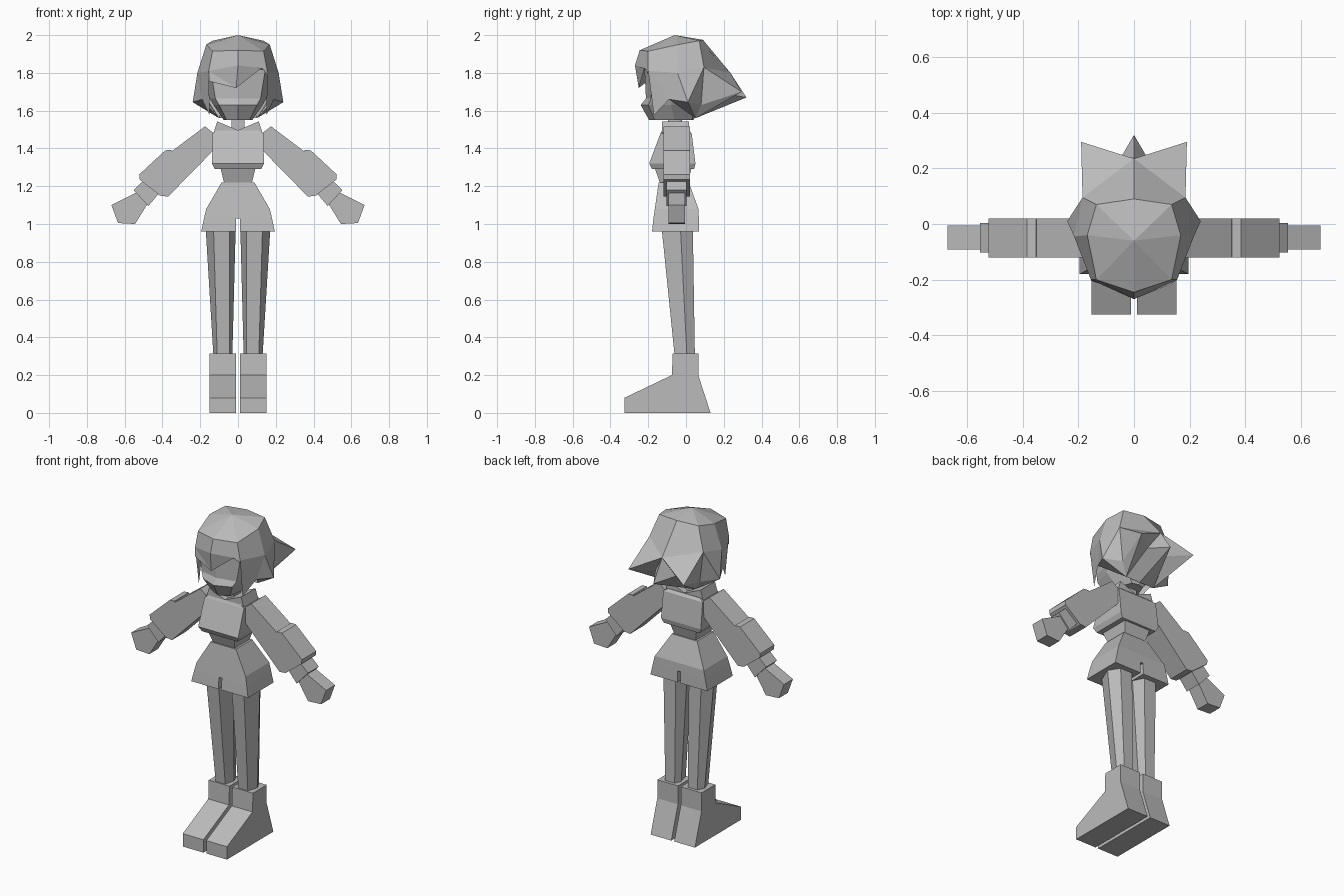
import bpy, bmesh

gray = bpy.data.materials.new("plain gray")
gray.diffuse_color = (0.5, 0.5, 0.5, 1)


def make(name, verts, faces, mirror=False, merge=False):
    """Mesh object; mirror copies it across x, merge also joins it at the centre."""
    bm = bmesh.new()
    for sx in ((1, -1) if mirror else (1,)):
        vs = [bm.verts.new((sx * x, y, z)) for x, y, z in verts]
        for f in faces:
            bm.faces.new([vs[i] for i in (f if sx > 0 else f[::-1])])
    if merge:
        bmesh.ops.remove_doubles(bm, verts=bm.verts, dist=0.0005)
    bmesh.ops.recalc_face_normals(bm, faces=bm.faces)
    me = bpy.data.meshes.new(name)
    bm.to_mesh(me)
    bm.free()
    me.materials.append(gray)
    ob = bpy.data.objects.new(name, me)
    bpy.context.collection.objects.link(ob)
    return ob


def loft(name, rings, mirror=False):
    """Skin a list of equally long point rings and cap both ends."""
    n = len(rings[0])
    verts = [p for r in rings for p in r]
    faces = [(k * n + i, k * n + (i + 1) % n, (k + 1) * n + (i + 1) % n, (k + 1) * n + i)
             for k in range(len(rings) - 1) for i in range(n)]
    faces += [tuple(range(n))[::-1], tuple(range(len(verts) - n, len(verts)))]
    return make(name, verts, faces, mirror)


def rect(z, x0, x1, y0, y1):
    return [(x0, y0, z), (x1, y0, z), (x1, y1, z), (x0, y1, z)]


def block(z, x, y0, y1):
    return rect(z, -x, x, y0, y1)


def plate_xz(name, pts, y0, y1):
    """Front profile given depth, on both sides of the body."""
    loft(name, [[(x, y, z) for x, z in pts] for y in (y0, y1)], True)


# boots: side profile given width
boot = [(-0.325, 0), (-0.325, 0.08), (-0.075, 0.2), (-0.07, 0.315),
        (0.065, 0.315), (0.065, 0.2), (0.13, 0)]
loft("boot", [[(x, y, z) for y, z in boot] for x in (0.01, 0.152)], True)


# legs: tapered six-sided columns
def leg_ring(z, xs, ys):
    a, b, c, d = xs
    f, m, k = ys
    return [(b, f, z), (c, f, z), (d, m, z), (c, k, z), (b, k, z), (a, m, z)]


loft("leg", [leg_ring(0.30, (0.03, 0.045, 0.11, 0.13), (-0.06, 0.005, 0.047)),
             leg_ring(0.99, (0.012, 0.045, 0.13, 0.172), (-0.13, -0.03, 0.036))], True)

# shorts with a gap between the leg openings
loft("shorts_leg", [rect(0.96, 0.01, 0.195, -0.18, 0.07),
                    rect(1.03, 0.01, 0.18, -0.172, 0.068)], True)
loft("shorts_hips", [block(1.03, 0.18, -0.172, 0.068), block(1.08, 0.168, -0.165, 0.066),
                     block(1.22, 0.087, -0.145, 0.015)])

# waist, jacket and neck
loft("waist", [block(1.21, 0.072, -0.135, 0.005), block(1.295, 0.092, -0.165, 0.03)])
loft("jacket", [block(1.29, 0.122, -0.18, 0.043), block(1.32, 0.137, -0.195, 0.05),
                block(1.48, 0.135, -0.135, 0.03), block(1.495, 0.11, -0.127, 0.017)])
plate_xz("collar", [(0, 1.48), (0.13, 1.48), (0.11, 1.543), (0, 1.497)], -0.127, 0.015)
loft("neck", [block(1.47, 0.035, -0.095, -0.02), block(1.6, 0.035, -0.095, -0.02)])

# arms
plate_xz("sleeve", [(0.12, 1.475), (0.175, 1.517), (0.35, 1.385), (0.352, 1.392), (0.385, 1.39),
                    (0.523, 1.262), (0.52, 1.235), (0.412, 1.15), (0.37, 1.145), (0.12, 1.4)],
         -0.12, 0.02)
plate_xz("cuff", [(0.5, 1.23), (0.42, 1.16), (0.475, 1.095), (0.553, 1.18)], -0.103, 0.003)
plate_xz("hand", [(0.54, 1.165), (0.67, 1.1), (0.635, 1.005), (0.545, 1.0), (0.48, 1.105)],
         -0.092, -0.005)


# head: ten-sided rings with a jutting jaw
def head_ring(z, front, a, b, c, back):
    half = [a, b, c]
    return ([(0, front, z)] + [(x, y, z) for x, y in half] + [(0, back, z)]
            + [(-x, y, z) for x, y in half[::-1]])


loft("head", [
    head_ring(1.55, -0.195, (0.06, -0.165), (0.075, -0.06), (0.04, 0.03), 0.04),
    head_ring(1.63, -0.24, (0.1, -0.2), (0.13, -0.08), (0.1, 0.05), 0.07),
    head_ring(1.665, -0.212, (0.12, -0.185), (0.15, -0.06), (0.11, 0.06), 0.09),
    head_ring(1.82, -0.22, (0.145, -0.18), (0.17, -0.05), (0.13, 0.07), 0.11)])

# hair: half a cap with spiked ends, mirrored
hair = [(0, -0.06, 2.0),
        (0, -0.245, 1.92), (0.135, -0.2, 1.915), (0.168, -0.04, 1.95), (0.135, 0.07, 1.97),
        (0, 0.09, 1.975),
        (0, -0.27, 1.84), (0.155, -0.2, 1.81), (0.215, -0.045, 1.8), (0.185, 0.095, 1.83),
        (0, 0.235, 1.8),
        (0.15, -0.17, 1.575), (0.19, -0.09, 1.66), (0.24, 0.01, 1.645), (0.15, 0.08, 1.63),
        (0.19, 0.295, 1.7), (0.07, 0.2, 1.69), (0, 0.32, 1.67),
        (0.1, 0.05, 1.56), (0, 0.05, 1.56)]
crown = [(0, i, i + 1) for i in range(1, 5)]
band = [(i, i + 5, i + 6, i + 1) for i in range(1, 5)]
ends = [(7, 11, 12), (7, 12, 8), (8, 12, 13), (8, 13, 9), (9, 13, 14), (9, 14, 15),
        (9, 15, 10), (10, 15, 16), (10, 16, 17)]
under = [(14, 18, 15), (15, 18, 16), (16, 18, 19, 17), (13, 18, 14), (12, 18, 13)]
make("hair", hair, crown + band + ends + under, True, True)

# fringe swept to one side
make("fringe", [(0, -0.27, 1.84), (-0.155, -0.2, 1.81), (-0.152, -0.205, 1.755),
                (-0.01, -0.25, 1.72), (0.125, -0.22, 1.825), (0.155, -0.2, 1.81),
                (0.155, -0.2, 1.79)],
     [(0, 1, 3), (1, 2, 3), (0, 3, 4), (0, 4, 5), (4, 6, 5)])
